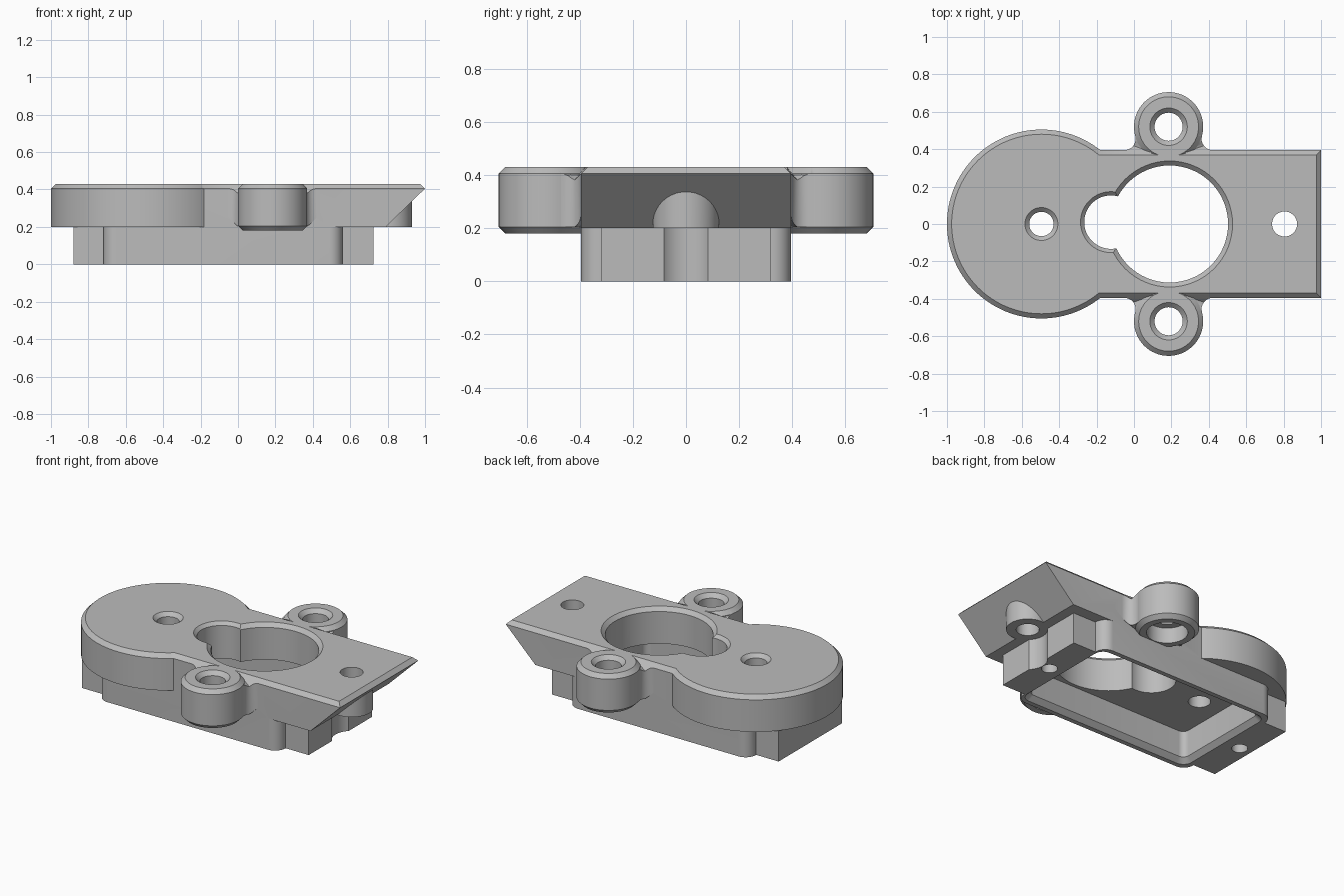
import bpy, bmesh, math

if "Cube" in bpy.data.objects:
    bpy.data.objects.remove(bpy.data.objects["Cube"])

TOP, RIM, BASE = 0.43, 0.405, 0.2   # plate top, chamfer start, plate underside


def loft(name, loops):
    """Closed solid through loops of 3D points that have equal counts."""
    bm = bmesh.new()
    rings = [[bm.verts.new(p) for p in loop] for loop in loops]
    n = len(rings[0])
    for a, b in zip(rings, rings[1:]):
        for i in range(n):
            j = (i + 1) % n
            bm.faces.new((a[i], a[j], b[j], b[i]))
    caps = [bm.faces.new(rings[0]), bm.faces.new(rings[-1])]
    bmesh.ops.triangulate(bm, faces=caps)
    bmesh.ops.recalc_face_normals(bm, faces=bm.faces)
    me = bpy.data.meshes.new(name)
    bm.to_mesh(me)
    bm.free()
    ob = bpy.data.objects.new(name, me)
    bpy.context.collection.objects.link(ob)
    return ob


def lathe(name, x, y, profile, n=64):
    """Round solid about a vertical axis, profile = (radius, z) pairs."""
    return loft(name, [[(x + r * math.cos(2 * math.pi * i / n),
                         y + r * math.sin(2 * math.pi * i / n), z)
                        for i in range(n)] for r, z in profile])


def rect(x0, x1, y, z):
    return [(x0, -y, z), (x1, -y, z), (x1, y, z), (x0, y, z)]


def round_rect(x0, x1, y, r, z, n=8):
    pts = []
    corners = ((x1 - r, y - r), (x0 + r, y - r), (x0 + r, r - y), (x1 - r, r - y))
    for k, (cx, cy) in enumerate(corners):
        for i in range(n + 1):
            a = math.pi / 2 * (k + i / n)
            pts.append((cx + r * math.cos(a), cy + r * math.sin(a), z))
    return pts


def fillet(sx, sy):
    """Concave blend between an ear and the plate edge."""
    ex, ey, er, f, edge = 0.185, 0.52, 0.185, 0.06, 0.395
    cy = edge + f
    dx = math.sqrt((er + f) ** 2 - (ey - cy) ** 2)
    end = math.atan2(ey - cy, dx)
    pts = []
    for i in range(9):
        a = -math.pi / 2 + (end + math.pi / 2) * i / 8
        pts.append((-dx + f * math.cos(a), cy + f * math.sin(a)))
    pts += [(-0.08, 0.47 - ey + ey), (-0.08, 0.38), (-dx, 0.38)]
    low, high = [], []
    for x, y in pts:
        d = math.hypot(x, y - ey)
        drop = max(0, min(y - 0.37, d - 0.16))
        p = (ex + sx * x, sy * y)
        low.append((*p, BASE + 0.005 + max(0, -x - 0.19)))
        high.append((*p, TOP - drop))
    return loft("ear_fillet", [low, high])


def combine(target, tool, op):
    bpy.context.view_layer.objects.active = target
    m = target.modifiers.new(op, 'BOOLEAN')
    m.operation, m.solver, m.object = op, 'EXACT', tool
    bpy.ops.object.modifier_apply(modifier=m.name)
    bpy.data.objects.remove(tool)


# Plate: long bar with an undercut sloping end, plus the round end
body = loft("mounting_plate", [rect(-0.495, 0.79, 0.395, BASE),
                               rect(-0.495, 1.0, 0.395, RIM),
                               rect(-0.495, 0.975, 0.37, TOP)])
parts = [lathe("round_end", -0.495, 0, [(0.505, BASE), (0.505, RIM), (0.48, TOP)], 128)]

# Lower block: rounded box with narrower end tabs
parts += [loft("lower_block", [round_rect(-0.72, 0.56, 0.395, 0.07, z) for z in (0, 0.3)]),
          loft("end_tabs", [rect(-0.88, 0.725, 0.32, z) for z in (0, 0.25)])]

# Boss under the sloping end
parts.append(lathe("end_boss", 0.805, 0, [(0.125, BASE), (0.125, 0.37)]))

# Ears with blends
for s in (-1, 1):
    parts.append(lathe("ear", 0.185, s * 0.52,
                       [(0.16, 0.18), (0.185, 0.205), (0.185, RIM), (0.16, TOP)]))
    parts += [fillet(sx, s) for sx in (-1, 1)]
for p in parts:
    combine(body, p, 'UNION')

# Underside cavity with chamfered lip
cuts = [loft("cavity", [round_rect(-0.69, 0.55, 0.365, 0.06, -0.1),
                        round_rect(-0.69, 0.55, 0.365, 0.06, 0),
                        round_rect(-0.66, 0.52, 0.335, 0.04, 0.03),
                        round_rect(-0.66, 0.52, 0.335, 0.04, BASE)])]


def chamfered_hole(x, y, r, c):
    return lathe("hole", x, y, [(r, 0.1), (r, TOP - c), (r + c, TOP), (r + c, 0.5)])


# Keyhole opening, screw holes, clearance notch, blind pin holes
cuts += [chamfered_hole(0.19, 0, 0.313, 0.024),
         chamfered_hole(-0.123, 0.01, 0.143, 0.02),
         chamfered_hole(-0.495, 0, 0.065, 0.023),
         lathe("end_hole", 0.805, 0, [(0.067, 0.1), (0.067, 0.5)], 48),
         lathe("notch", 0.805, 0, [(0.115, -0.1), (0.115, BASE)])]
cuts += [lathe("pin_hole", x, 0, [(0.047, -0.1), (0.047, 0.15)], 32) for x in (0.64, -0.8)]
# Ear holes, counterbored from below
cuts += [lathe("ear_hole", 0.185, s * 0.52,
               [(0.12, 0.1), (0.12, 0.28), (0.075, 0.28), (0.075, RIM),
                (0.1, TOP), (0.1, 0.5)]) for s in (-1, 1)]
for c in cuts:
    combine(body, c, 'DIFFERENCE')

# Plain grey finish
mat = bpy.data.materials.new("plain_grey")
mat.diffuse_color = (0.5, 0.5, 0.5, 1)
mat.use_nodes = True
mat.node_tree.nodes["Principled BSDF"].inputs["Base Color"].default_value = mat.diffuse_color
body.data.materials.clear()
body.data.materials.append(mat)
for poly in body.data.polygons:
    poly.material_index = 0
bpy.context.view_layer.objects.active = body
body.select_set(True)
bpy.ops.object.shade_smooth_by_angle(angle=math.radians(30))
